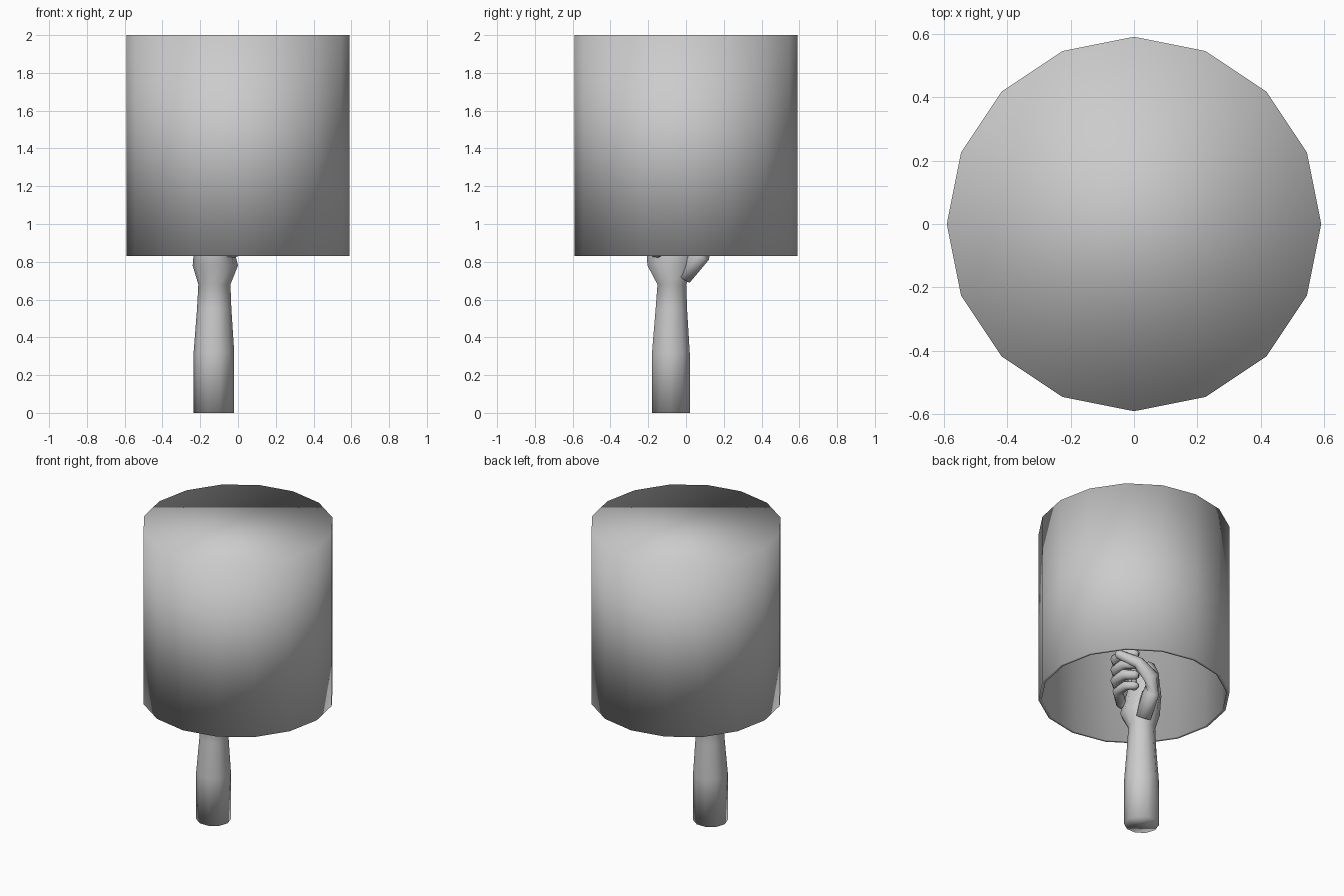
import bpy, bmesh
from math import sin, cos, pi
from mathutils import Vector

if "Cube" in bpy.data.objects:
    bpy.data.objects.remove(bpy.data.objects["Cube"])


def make(name, bm):
    bmesh.ops.recalc_face_normals(bm, faces=bm.faces)
    for f in bm.faces:
        f.smooth = True
    me = bpy.data.meshes.new(name)
    bm.to_mesh(me)
    bm.free()
    ob = bpy.data.objects.new(name, me)
    bpy.context.collection.objects.link(ob)
    return ob


def skin(bm, rings):
    n = len(rings[0])
    for a, b in zip(rings, rings[1:]):
        for i in range(n):
            j = (i + 1) % n
            bm.faces.new((a[i], a[j], b[j], b[i]))
    bm.faces.new(rings[0])
    bm.faces.new(rings[-1])


def loft(name, sections, sides=10):
    """Upright loft; each section is z, x0, x1, y0, y1."""
    bm = bmesh.new()
    rings = []
    for z, x0, x1, y0, y1 in sections:
        rings.append([bm.verts.new(((x0 + x1) / 2 + (x1 - x0) / 2 * cos(2 * pi * i / sides),
                                    (y0 + y1) / 2 + (y1 - y0) / 2 * sin(2 * pi * i / sides), z))
                      for i in range(sides)])
    skin(bm, rings)
    return make(name, bm)


def finger(name, pts, radii, sides=8):
    """Tapered tube along a short path, with a rounded tip."""
    p = [Vector(q) for q in pts]
    d = (p[-1] - p[-2]).normalized()
    p.append(p[-1] + d * radii[-1] * 0.7)
    radii = list(radii) + [radii[-1] * 0.55]
    bm = bmesh.new()
    rings = []
    for k, c in enumerate(p):
        t = (p[min(k + 1, len(p) - 1)] - p[max(k - 1, 0)]).normalized()
        u = t.cross(Vector((0.1, 0.1, 1))).normalized()
        v = t.cross(u)
        rings.append([bm.verts.new(c + radii[k] * (u * cos(2 * pi * i / sides) + v * sin(2 * pi * i / sides)))
                      for i in range(sides)])
    skin(bm, rings)
    return make(name, bm)


# Lampshade: sixteen-sided drum, closed on top and open below
bm = bmesh.new()
bmesh.ops.create_cone(bm, cap_ends=True, segments=16, radius1=0.59, radius2=0.59, depth=1.17)
bmesh.ops.translate(bm, verts=bm.verts, vec=(0, 0, 1.415))
bottom = [f for f in bm.faces if f.normal.z < -0.9]
bmesh.ops.delete(bm, geom=bottom, context='FACES_ONLY')
shade = make("lampshade", bm)
mod = shade.modifiers.new("thickness", 'SOLIDIFY')
mod.thickness = 0.02
mod.offset = -1

# Lamp rod on the centre axis
bm = bmesh.new()
bmesh.ops.create_cone(bm, cap_ends=True, segments=12, radius1=0.02, radius2=0.02, depth=1.1)
bmesh.ops.translate(bm, verts=bm.verts, vec=(0, 0, 1.43))
rod = make("lamp_rod", bm)

# Forearm running up into the palm
loft("forearm_and_palm", [
    (0.00, -0.235, -0.02, -0.185, 0.025),
    (0.32, -0.235, -0.02, -0.185, 0.025),
    (0.55, -0.217, -0.035, -0.165, 0.01),
    (0.68, -0.21, -0.04, -0.155, 0.005),
    (0.78, -0.24, 0.0, -0.21, 0.04),
    (0.90, -0.23, -0.03, -0.22, 0.07),
    (1.03, -0.21, -0.04, -0.20, 0.06),
    (1.10, -0.18, -0.06, -0.16, 0.03)])

# Thumb leaving the wrist towards the back, then closing round the rod
finger("thumb", [(-0.09, -0.02, 0.72), (-0.07, 0.075, 0.84), (-0.05, 0.11, 0.93),
                 (0.03, 0.08, 1.02), (0.12, 0.0, 1.08)], [0.05, 0.055, 0.05, 0.038, 0.03])

# Four fingers curling round the rod, stacked upward
for i in range(4):
    z = 0.84 + 0.075 * i
    s = 0.85 if i == 0 else 1.0
    finger("finger_%d" % (i + 1), [(-0.11, -0.15, z), (-0.02, -0.15, z + 0.02), (0.065 * s, -0.09, z + 0.04),
                                   (0.075 * s, 0.0, z + 0.04), (0.03, 0.05, z + 0.03)],
           [0.045 * s, 0.042 * s, 0.038 * s, 0.034 * s, 0.03 * s])
